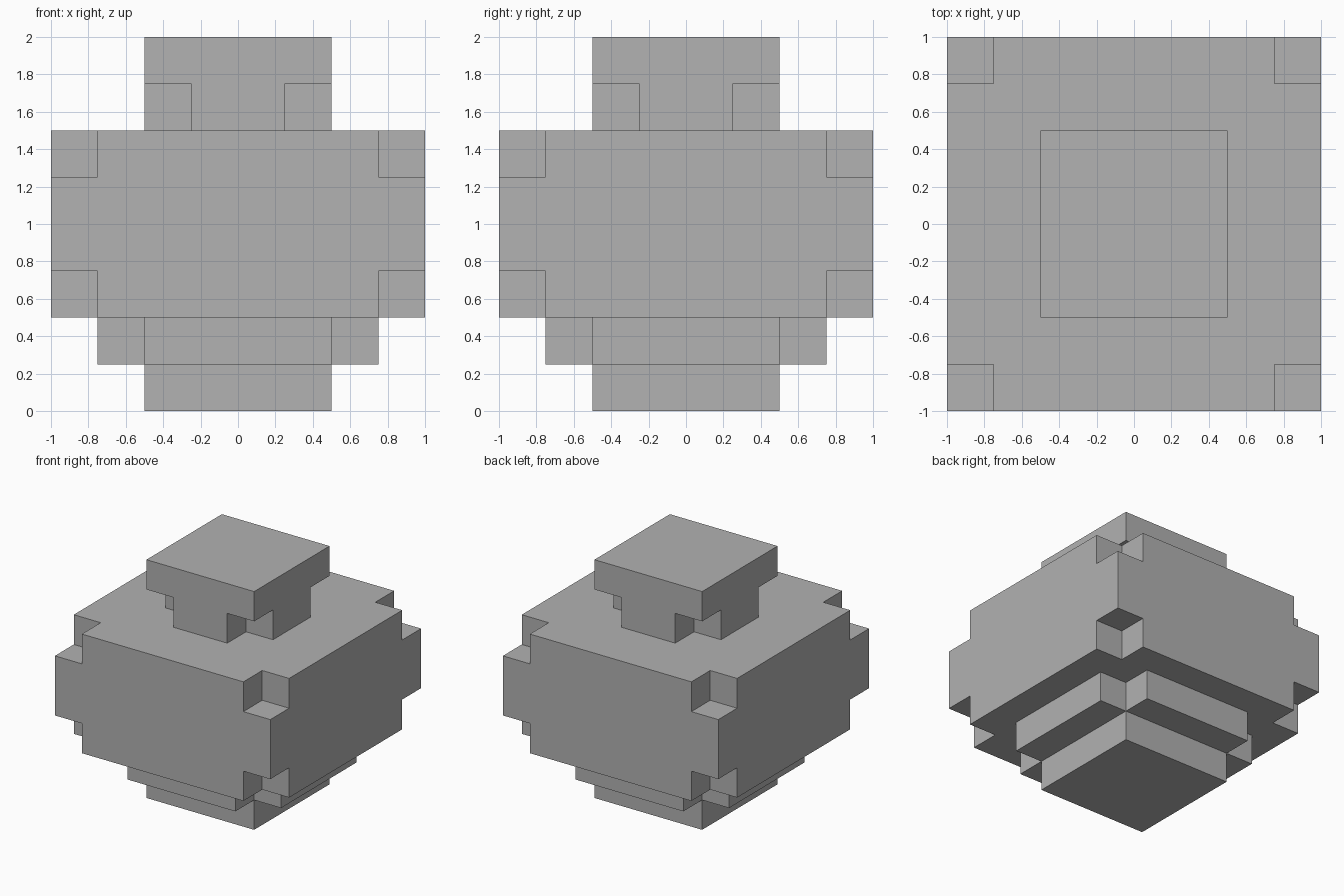
import bpy
import bmesh
from mathutils import Matrix, Vector

default_cube = bpy.data.objects.get("Cube")
if default_cube:
    bpy.data.objects.remove(default_cube, do_unlink=True)

UNIT = 0.25   # edge of one block
OVER = 0.1    # how far cutters stick out of the part

stone = bpy.data.materials.new("plain_grey")
stone.use_nodes = True
grey = (0.445, 0.445, 0.445, 1)
stone.diffuse_color = grey
stone.node_tree.nodes["Principled BSDF"].inputs["Base Color"].default_value = grey


def add_box(bm, low, high):
    low, high = Vector(low), Vector(high)
    matrix = Matrix.Translation((low + high) / 2) @ Matrix.Diagonal((*(high - low), 1))
    bmesh.ops.create_cube(bm, size=1, matrix=matrix)


def make_object(name, boxes):
    bm = bmesh.new()
    for low, high in boxes:
        add_box(bm, low, high)
    mesh = bpy.data.meshes.new(name)
    bm.to_mesh(mesh)
    bm.free()
    mesh.materials.append(stone)
    obj = bpy.data.objects.new(name, mesh)
    bpy.context.collection.objects.link(obj)
    return obj


def notched_block(name, half, bottom, top, notches=()):
    """Square block; each (z low, z high) notch is cut from all four corners."""
    part = make_object(name, [((-half, -half, bottom), (half, half, top))])
    if not notches:
        return part
    boxes = []
    near, far = half - UNIT, half + OVER
    for z_low, z_high in notches:
        for sx in (-1, 1):
            for sy in (-1, 1):
                xs = sorted((sx * near, sx * far))
                ys = sorted((sy * near, sy * far))
                boxes.append(((xs[0], ys[0], z_low), (xs[1], ys[1], z_high)))
    cutter = make_object(name + "_cutter", boxes)
    cutter.hide_render = True
    mod = part.modifiers.new("corner_notches", "BOOLEAN")
    mod.operation = "DIFFERENCE"
    mod.solver = "EXACT"
    mod.object = cutter

    # Bake the cut and drop the cutter
    bpy.context.view_layer.update()
    evaluated = part.evaluated_get(bpy.context.evaluated_depsgraph_get())
    baked = bpy.data.meshes.new_from_object(evaluated)
    part.modifiers.clear()
    part.data = baked
    bpy.data.objects.remove(cutter, do_unlink=True)
    return part


# Foot and cross-shaped step
notched_block("foot", 0.5, 0, 0.25)
notched_block("lower_step", 0.75, 0.25, 0.5, [(0.25 - OVER, 0.5 + OVER)])

# Main body with all eight corners removed
notched_block("body", 1, 0.5, 1.5, [(0.5 - OVER, 0.75), (1.25, 1.5 + OVER)])

# Cap on a cross-shaped neck
notched_block("cap", 0.5, 1.5, 2, [(1.5 - OVER, 1.75)])
